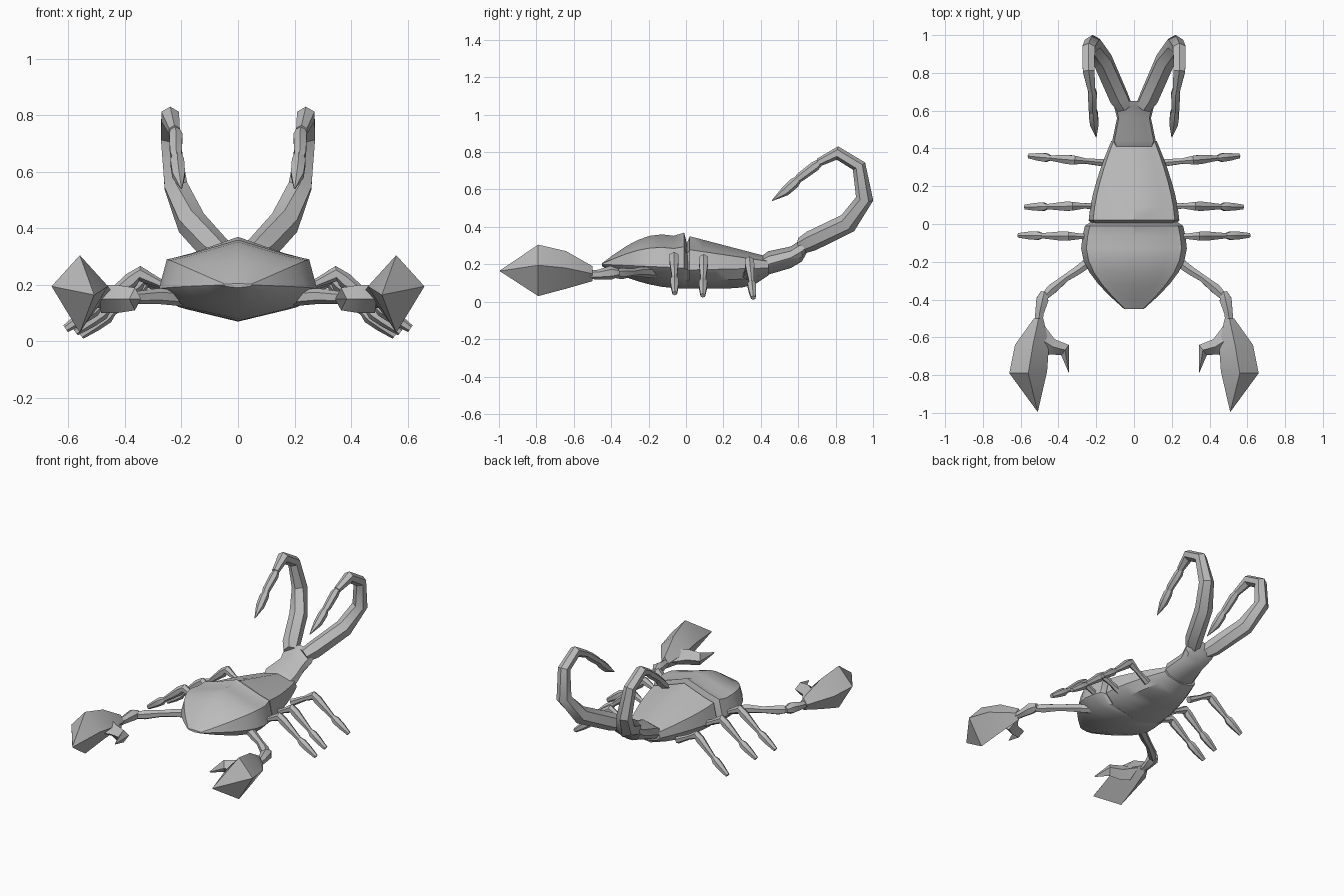
import bpy, bmesh, math
from mathutils import Vector

if "Cube" in bpy.data.objects:
    bpy.data.objects.remove(bpy.data.objects["Cube"], do_unlink=True)

shell_colour = (.5, .5, .5, 1)
grey = bpy.data.materials.new("shell grey")
grey.use_nodes = True
grey.diffuse_color = shell_colour
grey.node_tree.nodes["Principled BSDF"].inputs["Base Color"].default_value = shell_colour


def loft(name, rings, angle=35):
    """Skin a row of equal rings and close both ends."""
    bm = bmesh.new()
    rows = [[bm.verts.new(point) for point in ring] for ring in rings]
    for near, far in zip(rows, rows[1:]):
        for i in range(len(near)):
            bm.faces.new((near[i - 1], near[i], far[i], far[i - 1]))
    bm.faces.new(rows[0])
    bm.faces.new(rows[-1])
    bmesh.ops.recalc_face_normals(bm, faces=bm.faces[:])
    mesh = bpy.data.meshes.new(name)
    bm.to_mesh(mesh)
    bm.free()
    mesh.materials.append(grey)
    part = bpy.data.objects.new(name, mesh)
    bpy.context.collection.objects.link(part)
    bpy.ops.object.select_all(action='DESELECT')
    part.select_set(True)
    bpy.context.view_layer.objects.active = part
    bpy.ops.object.shade_smooth_by_angle(angle=math.radians(angle))


def pair(name, rings, angle=35):
    """Loft the same rings on the left and on the right."""
    for side, sign in (("left", 1), ("right", -1)):
        loft(f"{side}_{name}", [[Vector((sign * p.x, p.y, p.z)) for p in ring] for ring in rings], angle)


def body_ring(y, width, top, side, bottom):
    """Ridged back, rounded flanks and shallow keel."""
    rise, drop = top - side, side - bottom
    half = [(0, top), (width * .62, side + rise * .7), (width * .9, side + rise * .6),
            (width, side), (width * .78, side - drop * .55), (0, bottom)]
    mirrored = [(-x, z) for x, z in half[-2:0:-1]]
    return [Vector((x, y, z)) for x, z in half + mirrored]


def limb(name, path, sides=6):
    """Tapered limb along (point, radius) pairs."""
    points = [Vector(point) for point, radius in path]
    rings = []
    for i, (centre, (_, radius)) in enumerate(zip(points, path)):
        ahead = points[min(i + 1, len(points) - 1)] - points[max(i - 1, 0)]
        reference = Vector((1, 0, 0)) if abs(ahead.x) < abs(ahead.y) + abs(ahead.z) else Vector((0, 1, 0))
        across = ahead.cross(reference).normalized()
        upright = ahead.normalized().cross(across)
        turns = [math.tau * k / sides for k in range(sides)]
        rings.append([centre + radius * (across * math.cos(t) + upright * math.sin(t)) for t in turns])
    pair(name, rings)


def diamond(inner, outer, ridge, middle, low, high):
    """Four-cornered section from two edge points and a ridge point in plan."""
    plan_heights = ((inner, middle), (ridge, high), (outer, middle), (ridge, low))
    return [Vector((*plan, z)) for plan, z in plan_heights]


# Front carapace: widens from the snout, ends in a raised lip
steps = 7
carapace = []
for i in range(steps):
    t = i / steps
    carapace.append(body_ring(.45 * (t - 1), .28 * math.sin(math.pi * (.06 + .6 * t)),
                              .205 + .155 * math.sin(math.pi * .7 * t),
                              .2 - .02 * t, .07 + .12 * (1 - t) ** 2))
carapace.append(body_ring(-.01, .26, .37, .18, .07))
carapace.append(body_ring(.01, .23, .29, .17, .07))
loft("carapace", carapace)

# Rear abdomen: narrows and lifts towards the tail
abdomen = [body_ring(0, .22, .3, .17, .07)]
for i in range(steps):
    t = i / (steps - 1)
    abdomen.append(body_ring(.02 + .42 * t, .24 - .12 * t ** 1.5, .35 - .11 * t,
                             .17 + .01 * t, .07 + .07 * t ** 6))
loft("abdomen", abdomen)

# Shared tail root
loft("tail_root", [body_ring(.4, .1, .24, .19, .14),
                   body_ring(.44, .115, .27, .2, .145),
                   body_ring(.56, .09, .295, .235, .18),
                   body_ring(.62, .105, .335, .27, .215),
                   body_ring(.65, .1, .345, .3, .27)])

# Twin tails curling forward, each with a joint and a stinger
limb("tail", [((.05, .62, .3), .045), ((.08, .67, .325), .055), ((.165, .865, .42), .055),
              ((.22, .955, .55), .047), ((.24, .925, .725), .038),
              ((.24, .81, .795), .036), ((.225, .71, .745), .022)])
limb("tail_joint", [((.225, .73, .755), .015), ((.22, .69, .725), .027),
                    ((.22, .61, .665), .024), ((.215, .58, .64), .016)])
limb("stinger", [((.215, .61, .665), .016), ((.215, .58, .635), .028),
                 ((.21, .53, .59), .026), ((.2, .46, .54), .002)])

# Three pairs of walking legs, shorter and lower towards the tail
for i, (hip_y, toe_y, reach) in enumerate(((-.07, -.06, .61), (.1, .09, .575), (.31, .36, .555))):
    def joint(share, height):
        return Vector((reach * share, hip_y + (toe_y - hip_y) * share, height - .012 * i))
    hip, knee, ankle, toe = joint(.3, .16), joint(.57, .24), joint(.82, .12), joint(1, .045)
    limb(f"thigh_{i + 1}", [(hip, .022), (hip.lerp(knee, .6), .016), (knee, .027),
                            (knee.lerp(ankle, .2), .028), (ankle, .014)])
    limb(f"foot_{i + 1}", [(knee.lerp(ankle, .9), .014), (ankle.lerp(toe, .1), .026),
                           (ankle.lerp(toe, .5), .023), (toe, .014)])

# Claw arms
limb("upper_arm", [((.2, -.17, .155), .03), ((.29, -.24, .16), .027), ((.36, -.285, .155), .022),
                   ((.435, -.345, .15), .03), ((.475, -.385, .15), .022)])
limb("forearm", [((.475, -.36, .155), .02), ((.485, -.4, .155), .037),
                 ((.5, -.47, .145), .026), ((.505, -.515, .145), .024)])

# Large claw blade, swelling from the wrist and closing to a point
pair("claw", [diamond((.48, -.5), (.53, -.5), (.505, -.5), .15, .11, .19),
              diamond((.45, -.64), (.63, -.64), (.535, -.64), .18, .07, .27),
              diamond((.46, -.78), (.66, -.79), (.56, -.79), .195, .03, .305),
              diamond((.508, -.99), (.512, -.99), (.51, -.995), .165, .163, .167)], 20)

# Short hooked finger on the inner side of the claw
finger = []
for outer, inner, thick in (((.48, -.53), (.49, -.7), .05), ((.42, -.61), (.44, -.69), .05),
                            ((.345, -.64), (.385, -.695), .04), ((.343, -.785), (.347, -.785), .004)):
    ridge = (Vector(outer) + Vector(inner)) / 2
    finger.append(diamond(inner, outer, ridge, .15, .15 - thick, .15 + thick))
pair("claw_finger", finger, 20)
